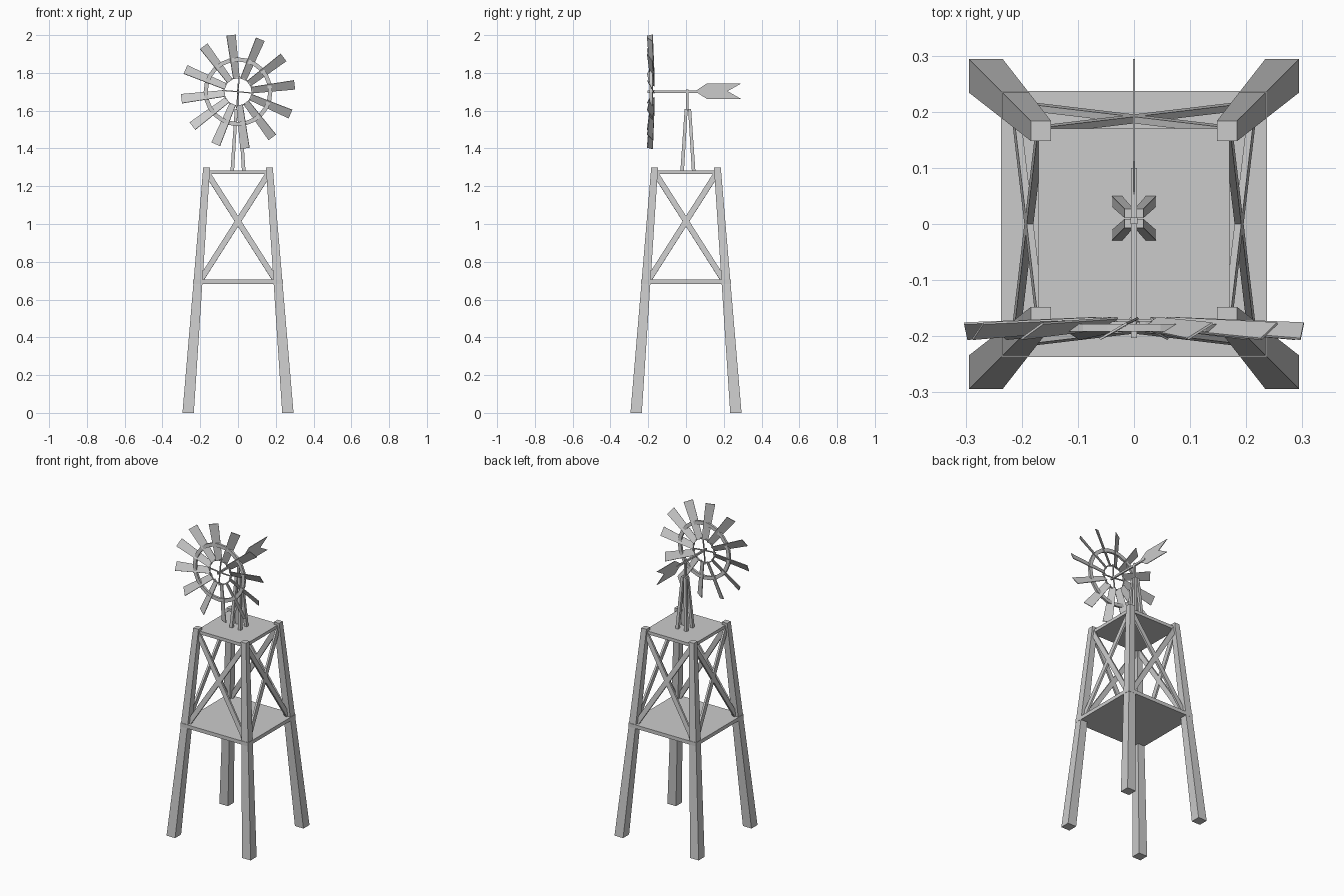
import bpy, bmesh, math
from mathutils import Vector, Matrix

if "Cube" in bpy.data.objects:
    bpy.data.objects.remove(bpy.data.objects["Cube"])

QUADS = [(3, 2, 1, 0), (4, 5, 6, 7), (0, 1, 5, 4), (1, 2, 6, 5), (2, 3, 7, 6), (3, 0, 4, 7)]


def make(name, verts, faces):
    mesh = bpy.data.meshes.new(name)
    mesh.from_pydata([tuple(v) for v in verts], [], faces)
    bm = bmesh.new()
    bm.from_mesh(mesh)
    bmesh.ops.recalc_face_normals(bm, faces=bm.faces)
    bm.to_mesh(mesh)
    bm.free()
    ob = bpy.data.objects.new(name, mesh)
    bpy.context.collection.objects.link(ob)
    return ob


def hull(name, a, b):
    """Six-sided solid between two four-point ends."""
    return make(name, list(a) + list(b), QUADS)


def square(cx, cy, z, h):
    return [Vector((cx + sx * h, cy + sy * h, z)) for sx, sy in ((-1, -1), (1, -1), (1, 1), (-1, 1))]


def beam(name, p, q, side, w, t):
    """Bar from p to q, w wide along side and t thick."""
    p, q = Vector(p), Vector(q)
    d = (q - p).normalized()
    n = (Vector(side) - d * d.dot(Vector(side))).normalized()
    u = d.cross(n)
    end = [n * w / 2 * a + u * t / 2 * b for a, b in ((-1, -1), (1, -1), (1, 1), (-1, 1))]
    return hull(name, [p + e for e in end], [q + e for e in end])


def ring(name, r_in, r_out, y0, y1, n):
    verts, faces = [], []
    for i in range(n):
        a = 2 * math.pi * i / n
        for r, y in ((r_in, y0), (r_out, y0), (r_out, y1), (r_in, y1)):
            verts.append((r * math.cos(a), y, HUB_Z + r * math.sin(a)))
        for k in range(4):
            j = (i + 1) % n
            faces.append((i * 4 + k, i * 4 + (k + 1) % 4, j * 4 + (k + 1) % 4, j * 4 + k))
    return make(name, verts, faces)


HUB_Z = 1.70

# tower legs and the small mast legs
for sx in (-1, 1):
    for sy in (-1, 1):
        hull("tower_leg", square(sx * .264, sy * .264, 0, .03), square(sx * .166, sy * .166, 1.3, .018))
        hull("mast_leg", square(sx * .031, .01 + sy * .031, 1.27, .0095),
             square(sx * .009, .01 + sy * .009, 1.61, .008))

# platforms
hull("lower_platform", square(0, 0, .683, .237), square(0, 0, .706, .237))
hull("upper_platform", square(0, 0, 1.264, .17), square(0, 0, 1.284, .17))

# crossed braces on all four sides
for i in range(4):
    rot = Matrix.Rotation(i * math.pi / 2, 3, 'Z')
    for s in (-1, 1):
        beam("cross_brace", rot @ Vector((s * .2, -.211, .70)), rot @ Vector((-s * .163, -.168, 1.27)),
             rot @ Vector((1, 0, 0)), .03, .012)

# pivot post and shaft
hull("pivot_post", square(0, .006, 1.60, .006), square(0, .006, 1.712, .006))
beam("rotor_shaft", (0, -.203, HUB_Z), (0, .10, HUB_Z), (1, 0, 0), .01, .012)

# tail vane
prof = [(.048, 1.703), (.112, 1.745), (.294, 1.745), (.22, 1.703), (.294, 1.661), (.112, 1.661)]
n = len(prof)
make("tail_vane", [(x, y, z) for x in (-.002, .002) for y, z in prof],
     [tuple(range(n)), tuple(range(n, 2 * n))] +
     [(i, (i + 1) % n, (i + 1) % n + n, i + n) for i in range(n)])

# rotor blades, pitched and slightly coned
pitch = math.radians(30)
for i in range(12):
    a = math.radians(7 + 30 * i)
    radial = Vector((math.cos(a), 0, math.sin(a)))
    cw = Vector((math.sin(a), 0, -math.cos(a)))
    normal = cw * math.sin(pitch) + Vector((0, -1, 0)) * math.cos(pitch)
    chord = cw * math.cos(pitch) + Vector((0, 1, 0)) * math.sin(pitch)
    ends = []
    for r, y, w in ((.07, -.177, .038), (.302, -.191, .056)):
        c = radial * r + Vector((0, y, HUB_Z))
        ends.append([c + chord * w / 2 * p + normal * .002 * q
                     for p, q in ((-1, -1), (1, -1), (1, 1), (-1, 1))])
    hull("rotor_blade", *ends)

# rotor rings and spokes
ring("outer_ring", .16, .182, -.192, -.178, 24)
ring("inner_ring", .072, .078, -.182, -.174, 24)
for i in range(4):
    a = math.radians(-5 + 90 * i)
    beam("rotor_spoke", (0, -.182, HUB_Z), (.085 * math.cos(a), -.178, HUB_Z + .085 * math.sin(a)),
         (0, 1, 0), .006, .006)
